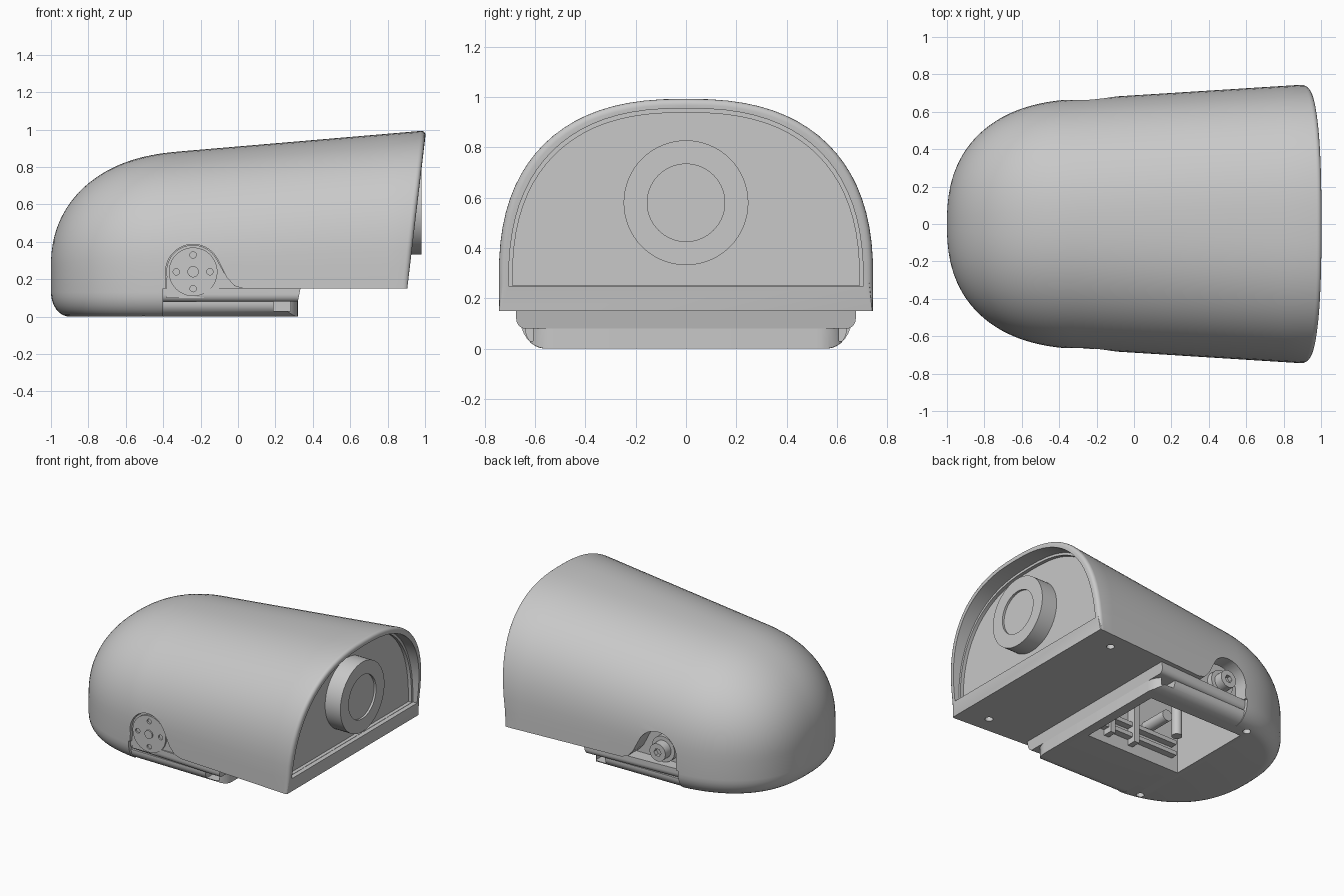
import bpy, bmesh
from math import sin, cos, pi, radians
from mathutils import Vector

if "Cube" in bpy.data.objects:
    bpy.data.objects.remove(bpy.data.objects["Cube"], do_unlink=True)

grey = bpy.data.materials.new("plain grey")
grey.use_nodes = True
COLOUR = (0.58, 0.58, 0.58, 1)
grey.diffuse_color = COLOUR
grey.node_tree.nodes["Principled BSDF"].inputs["Base Color"].default_value = COLOUR


def finish(bm, name):
    bmesh.ops.recalc_face_normals(bm, faces=bm.faces)
    me = bpy.data.meshes.new(name)
    bm.to_mesh(me)
    bm.free()
    me.materials.append(grey)
    ob = bpy.data.objects.new(name, me)
    bpy.context.collection.objects.link(ob)
    return ob


def prism(name, pts, axis, a, b):
    """Extrude a 2D outline along x, y or z between a and b."""
    i = "xyz".index(axis)
    bm = bmesh.new()
    ends = []
    for d in (a, b):
        ring = []
        for p in pts:
            co = list(p)
            co.insert(i, d)
            ring.append(bm.verts.new(co))
        ends.append(ring)
        bm.faces.new(ring)
    n = len(pts)
    for k in range(n):
        m = (k + 1) % n
        bm.faces.new((ends[0][k], ends[0][m], ends[1][m], ends[1][k]))
    return finish(bm, name)


def box(name, x0, x1, y0, y1, z0, z1):
    return prism(name, [(x0, y0), (x1, y0), (x1, y1), (x0, y1)], "z", z0, z1)


def circle(cx, cy, r, n=48):
    return [(cx + r * cos(2 * pi * k / n), cy + r * sin(2 * pi * k / n)) for k in range(n)]


def activate(ob):
    bpy.ops.object.select_all(action="DESELECT")
    ob.select_set(True)
    bpy.context.view_layer.objects.active = ob


def cut(ob, *cutters):
    for c in cutters:
        c.hide_render = True
        mod = ob.modifiers.new("cut", "BOOLEAN")
        mod.operation = "DIFFERENCE"
        mod.solver = "EXACT"
        mod.object = c
        activate(ob)
        bpy.ops.object.modifier_apply(modifier=mod.name)
        bpy.data.objects.remove(c, do_unlink=True)


# Shell: lofted sections with a rounded nose and a rolled-in lower edge
SHOULDER, SILL, ROLL = 0.26, 0.13, 0.1
quarter = [pi / 2 * k / 8 for k in range(9)]


def arch(w, h, base, n=2.48, steps=40):
    pts = []
    for k in range(steps + 1):
        a = pi * k / steps
        c, s = cos(a), max(sin(a), 0)
        side = 1 if c >= 0 else -1
        pts.append((side * w * abs(c) ** (2 / n), base + (h - base) * s ** (2 / n)))
    return pts


def fall(x):
    return max(0, 1 - min(1, max(0, (-0.3 - x) / 0.7)) ** 2.5)


def half_width(x):
    return max(0.008, (0.688 + 0.063 * x) * fall(x) ** 0.41)


def section(x):
    w = half_width(x)
    h = SHOULDER + 0.01 + (0.64 + 0.085 * x) * fall(x) ** 0.455
    step = 0.001
    slope = Vector((2 * step, half_width(x + step) - half_width(x - step))).normalized()
    if x < -0.999:
        slope = Vector((0, 1))
    corner = []
    for a in quarter:
        d = ROLL * (1 - sin(a))
        corner.append((x + d * slope.y, max(0.004, w - d * slope.x), SILL * (1 - cos(a))))
    top = [(x, y, z) for y, z in arch(w, h, SHOULDER, 2.28 + 0.2 * max(x, -0.3))]
    return corner + top + [(cx, -y, z) for cx, y, z in reversed(corner)]


stations = [-0.3 - 0.7 * sin(pi / 2 * k / 28) for k in range(28, -1, -1)]
stations += [-0.1, 0.2, 0.5, 0.8, 1.1]
bm = bmesh.new()
rings = [[bm.verts.new(p) for p in section(x)] for x in stations]
for r0, r1 in zip(rings, rings[1:]):
    for k in range(len(r0)):
        m = (k + 1) % len(r0)
        bm.faces.new((r0[k], r0[m], r1[m], r1[k]))
tip = rings[0]
mid = len(tip) // 2
for k in range(mid - 1):
    bm.faces.new((tip[k], tip[k + 1], tip[-2 - k], tip[-1 - k]))
bm.faces.new(tip[mid - 1:mid + 2])
bm.faces.new(rings[-1])

# Sloping open end with a softened rim
res = bmesh.ops.bisect_plane(bm, geom=bm.verts[:] + bm.edges[:] + bm.faces[:],
                             plane_co=(0.905, 0, 0.15),
                             plane_no=Vector((0.84, 0, -0.1)).normalized(), clear_outer=True)
rim = [e for e in res["geom_cut"] if isinstance(e, bmesh.types.BMEdge)]
bmesh.ops.holes_fill(bm, edges=rim, sides=0)
soft = [e for e in rim if min(v.co.z for v in e.verts) > 0.12]
bmesh.ops.bevel(bm, geom=soft, offset=0.028, segments=4, profile=0.5, affect="EDGES")
shell = finish(bm, "shell")

# Hinge outline: round ear with a tail sloping down to the sill
HX, HZ = -0.24, 0.24


def ear(r, floor):
    arc = [(HX + r * cos(radians(a)), HZ + r * sin(radians(a))) for a in range(30, 196, 8)]
    return arc + [(HX - r, floor), (0.03, floor), (0.03, 0.15), (-0.02, 0.165), (-0.06, 0.21)]


CAVITY = (-0.5, 0.25, -0.16, 0.47, -0.1, 0.55)
cut(shell,
    box("sill_cutter", -0.4, 1.3, -1, 1, -0.2, 0.15),
    prism("ear_cutter_right", ear(0.147, 0.1), "y", -0.9, -0.56),
    prism("ear_cutter_left", ear(0.147, 0.1), "y", 0.56, 0.9),
    prism("recess_outer_cutter", arch(0.705, 0.955, 0.25), "x", 0.885, 1.3),
    prism("recess_inner_cutter", arch(0.69, 0.938, 0.252), "x", 0.86, 1.3),
    box("cavity_cutter", *CAVITY))

# Screw holes in the underside
for side in (-1, 1):
    for x, y in ((0.71, 0.61), (-0.5, 0.535)):
        cut(shell, prism("screw_cutter", circle(x, side * y, 0.026, 24), "z", -0.1, 0.2))


# Base bracket in two layers, narrowing towards the hinge, with a sloped end
def layer(name, half, shrink, slant):
    ob = prism(name, half + [(-y, z) for y, z in reversed(half)], "x", -0.4, 0.32)
    for v in ob.data.vertices:
        if v.co.x < 0:
            v.co.y *= shrink
        else:
            v.co.x += slant * (v.co.z - 0.08)
    cut(ob, box("cavity_cutter", *CAVITY))
    return ob


upper = layer("bracket_upper", [(0.675, 0.15)] + [(0.64 + 0.035 * cos(a), 0.12 - 0.04 * sin(a))
                                                  for a in quarter], 0.945, 0.2)
lower = layer("bracket_lower", [(0.64, 0.08)] + [(0.55 + 0.09 * cos(a), 0.07 - 0.07 * sin(a))
                                                 for a in quarter], 0.985, 0)
for side in (-1, 1):
    rounding = [(0.2 + 0.12 * sin(a), side * (0.52 + 0.12 * cos(a))) for a in quarter]
    cut(lower, prism("corner_cutter", rounding + [(0.4, side * 0.52), (0.4, side * 0.8),
                                                  (0.2, side * 0.8)], "z", -0.1, 0.1),
        box("slot_cutter", 0.19, 0.28, min(side * 0.53, side * 0.8),
            max(side * 0.53, side * 0.8), 0.03, 0.1))

# Hinge on the covered side: ear, disc with four holes, centre bolt
hinge_ear = prism("hinge_ear", ear(0.143, 0.1), "y", -0.645, -0.555)
disc = prism("hinge_disc", circle(HX, HZ, 0.13), "y", -0.657, -0.6)
cut(disc, *[prism("hole_cutter", circle(HX + dx, HZ + dz, 0.017, 20), "y", -0.7, -0.63)
            for dx, dz in ((0.09, 0), (-0.09, 0), (0, 0.09), (0, -0.09))])
bolt = prism("hinge_bolt", circle(HX, HZ, 0.03, 24), "y", -0.667, -0.6)

# Hinge on the open side: exposed pivot with a collar
collar = prism("pivot_collar", circle(HX, HZ, 0.09), "y", 0.55, 0.6)
pivot = prism("pivot", circle(HX, HZ, 0.062), "y", 0.55, 0.664)
cut(pivot, prism("socket_cutter", circle(HX, HZ, 0.028, 6), "y", 0.635, 0.7))

# Lens barrel with a shallow recessed front
barrel = prism("lens_barrel", circle(0, 0.58, 0.248, 64), "x", 0.85, 0.98)
cut(barrel, prism("lens_cutter", circle(0, 0.58, 0.154, 64), "x", 0.965, 1.1))

# Mechanism inside the cavity
post = prism("latch_post", circle(-0.26, 0.12, 0.035, 24), "z", 0.06, 0.54)
cap = prism("latch_cap", circle(-0.26, 0.12, 0.05, 24), "z", 0.3, 0.35)
axle = prism("axle", circle(HX, HZ, 0.04, 24), "y", -0.159, 0.05)
for x in (-0.1, 0.1):
    box("frame_upright", x - 0.02, x + 0.02, -0.158, -0.09, 0.05, 0.54)
for z in (0.09, 0.17):
    box("frame_rail", -0.45, 0.24, -0.158, -0.11, z, z + 0.03)

for ob in (shell, upper, lower, hinge_ear, disc, bolt, collar, pivot, barrel, post, cap, axle):
    activate(ob)
    bpy.ops.object.shade_smooth_by_angle(angle=radians(30))
